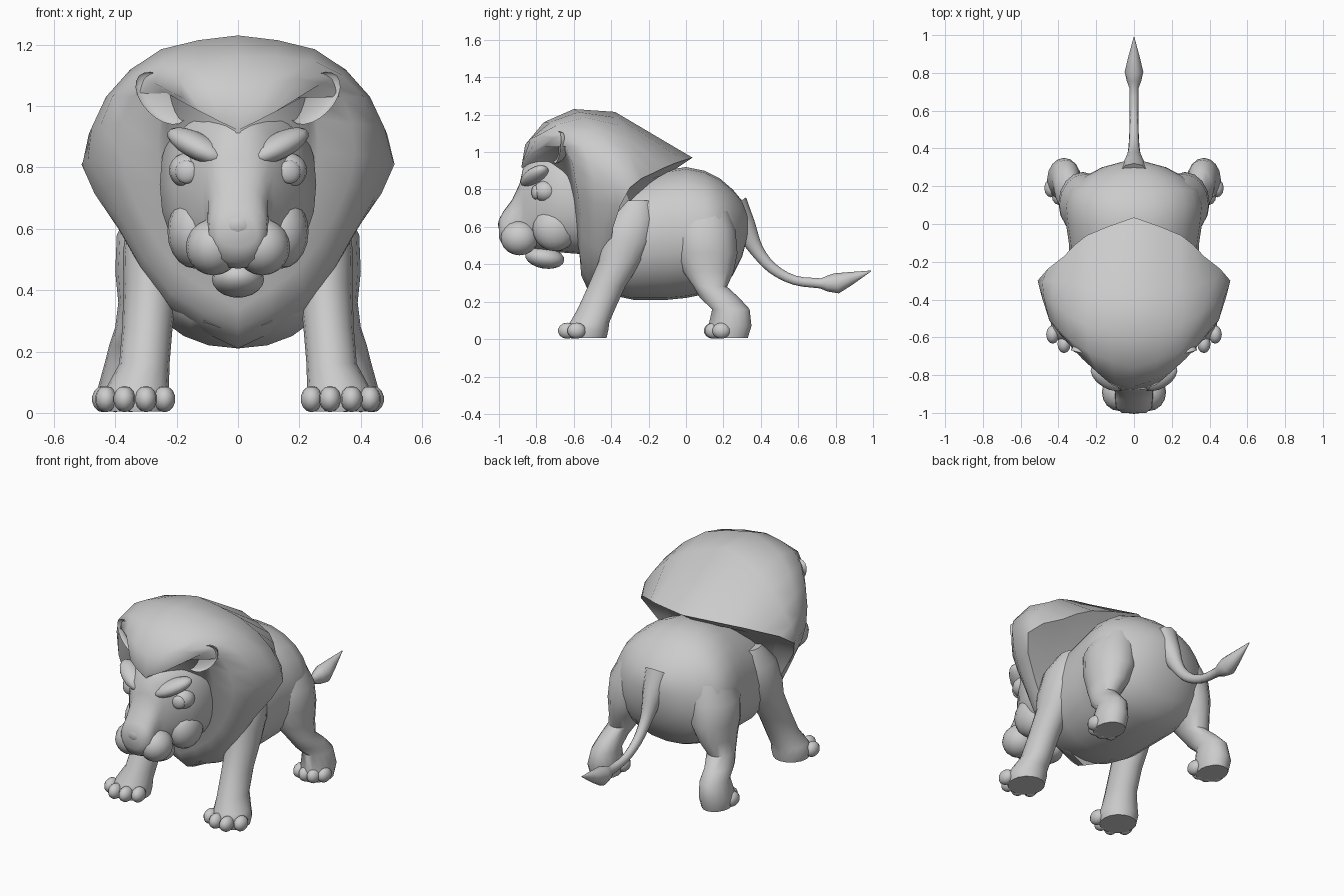
import bpy, bmesh, math
from mathutils import Vector, Matrix, Euler

if "Cube" in bpy.data.objects:
    bpy.data.objects.remove(bpy.data.objects["Cube"])


def finish(name, bm, angle=50):
    bmesh.ops.recalc_face_normals(bm, faces=bm.faces)
    me = bpy.data.meshes.new(name)
    bm.to_mesh(me)
    bm.free()
    ob = bpy.data.objects.new(name, me)
    bpy.context.collection.objects.link(ob)
    bpy.ops.object.select_all(action='DESELECT')
    ob.select_set(True)
    bpy.context.view_layer.objects.active = ob
    bpy.ops.object.shade_smooth_by_angle(angle=math.radians(angle))
    return ob


def loft(name, rings, angle=50):
    bm = bmesh.new()
    vs = [[bm.verts.new(p) for p in r] for r in rings]
    n = len(vs[0])
    for a, b in zip(vs, vs[1:]):
        for i in range(n):
            bm.faces.new((a[i], a[(i + 1) % n], b[(i + 1) % n], b[i]))
    bm.faces.new(vs[0])
    bm.faces.new(vs[-1])
    return finish(name, bm, angle)


def oval(c, u, v, n=20, e=2.0):
    """Superellipse ring about c with half-axis vectors u, v."""
    pw = lambda t: math.copysign(abs(t) ** (2 / e), t)
    return [Vector(c) + Vector(u) * pw(math.cos(2 * math.pi * i / n)) +
            Vector(v) * pw(math.sin(2 * math.pi * i / n)) for i in range(n)]


def smooth(rows, k):
    """Catmull-Rom resampling of a list of tuples, k steps per span."""
    p = [Vector(r) for r in rows]
    p = [2 * p[0] - p[1]] + p + [2 * p[-1] - p[-2]]
    out = []
    for a, b, c, d in zip(p, p[1:], p[2:], p[3:]):
        for j in range(k):
            t = j / k
            out.append(.5 * (2 * b + (c - a) * t + (2 * a - 5 * b + 4 * c - d) * t * t
                             + (3 * b - a - 3 * c + d) * t ** 3))
    return out + [p[-2]]


def blob(name, c, r, rot=(0, 0, 0), seg=16, cup=False):
    bm = bmesh.new()
    bmesh.ops.create_uvsphere(bm, u_segments=seg, v_segments=seg * 5 // 8, radius=1)
    if cup:  # push the front half inwards to make a hollow
        for v in bm.verts:
            if v.co.y < 0:
                v.co.y *= -.35
    m = Matrix.Translation(c) @ Euler(rot).to_matrix().to_4x4() @ Matrix.Diagonal((*r, 1))
    bmesh.ops.transform(bm, matrix=m, verts=bm.verts)
    return finish(name, bm)


def loft_y(name, rows, e):
    """rows: y, half width, top z, bottom z"""
    loft(name, [oval((0, y, (t + b) / 2), (w, 0, 0), (0, 0, (t - b) / 2), 24, e)
                for y, w, t, b in rows])


# body
loft_y("body", [(-.5, .2, .7, .27), (-.42, .3, .78, .24), (-.28, .335, .85, .21),
                (-.1, .345, .905, .21), (0, .36, .92, .22), (.1, .37, .9, .24),
                (.18, .35, .86, .27), (.25, .265, .8, .34), (.3, .17, .74, .44),
                (.33, .06, .67, .55)], 2.15)

# head and muzzle bridge
loft_y("head", [(-.5, .23, 1.0, .45), (-.63, .255, 1.03, .46), (-.74, .21, 1.01, .47),
                (-.82, .15, .96, .48), (-.87, .115, .92, .48), (-.89, .1, .83, .47),
                (-.93, .1, .745, .47), (-.975, .095, .685, .49), (-1.0, .065, .64, .54)], 2.3)

# mane: half rings from the face edge back to the rim, top to bottom
mane = [
    [(0, -.88, .92), (.12, -.85, .98), (.23, -.67, 1.04), (.26, -.61, .85),
     (.235, -.59, .66), (.16, -.58, .52), (0, -.56, .42)],
    [(0, -.86, 1.04), (.19, -.79, 1.09), (.34, -.64, 1.03), (.38, -.59, .84),
     (.32, -.56, .65), (.19, -.56, .46), (0, -.56, .34)],
    [(0, -.76, 1.16), (.24, -.68, 1.15), (.41, -.55, 1.03), (.455, -.49, .83),
     (.37, -.5, .62), (.22, -.52, .39), (0, -.53, .275)],
    [(0, -.6, 1.23), (.25, -.54, 1.185), (.43, -.42, 1.03), (.49, -.38, .82),
     (.39, -.44, .605), (.23, -.47, .36), (0, -.48, .23)],
    [(0, -.38, 1.215), (.25, -.34, 1.14), (.43, -.3, .99), (.505, -.32, .82),
     (.39, -.41, .6), (.22, -.44, .34), (0, -.44, .215)],
    [(0, .035, .97), (.25, -.06, .94), (.37, -.17, .89), (.51, -.3, .81),
     (.385, -.39, .595), (.21, -.42, .33), (0, -.43, .21)],
]


def full(half):
    h = smooth(half, 2)
    return h + [Vector((-p.x, p.y, p.z)) for p in h[-2:0:-1]]


rings = [full(r) for r in mane]
core = Vector((0, -.4, .68))
rings.append([core + (p - core) * .72 for p in rings[-1]])  # underside of the rim
loft("mane", rings, 55)

# tail with tuft: y, z, radius
tail = smooth([(.24, .7, .1), (.31, .6, .065), (.375, .48, .038), (.46, .38, .029),
               (.58, .315, .025), (.72, .298, .027)], 3)
tail += [Vector(t) for t in ((.755, .297, .042), (.805, .298, .055), (.88, .325, .035),
                             (.99, .365, .002))]
tr = []
for i, p in enumerate(tail):
    d = tail[min(i + 1, len(tail) - 1)] - tail[max(i - 1, 0)]
    d = Vector((0, d.x, d.y)).normalized()
    tr.append(oval((0, p.x, p.y), (p.z * .9, 0, 0), Vector((0, -d.z, d.y)) * p.z, 12))
loft("tail", tr)

# legs: x, y, z, x radius, y radius
legs = {
    "front_leg": [(.24, -.26, .74, .06, .08), (.275, -.29, .64, .085, .125),
                  (.285, -.32, .52, .09, .135), (.285, -.35, .42, .088, .115),
                  (.295, -.425, .28, .082, .1), (.305, -.48, .16, .082, .1),
                  (.325, -.515, .09, .1, .105), (.33, -.53, .05, .11, .115),
                  (.33, -.53, .005, .1, .105)],
    "hind_leg": [(.22, .1, .72, .1, .12), (.255, .1, .58, .14, .165),
                 (.27, .11, .46, .13, .165), (.295, .12, .36, .095, .135),
                 (.325, .13, .28, .075, .09), (.35, .18, .22, .07, .105),
                 (.36, .24, .16, .075, .1), (.37, .235, .07, .09, .115),
                 (.37, .23, .005, .08, .1)]}
# toes: x, y
toes = {"front": [(.24, -.6), (.3, -.635), (.37, -.635), (.43, -.585)],
        "hind": [(.3, .165), (.35, .145), (.4, .15), (.44, .19)]}

for s, side in ((1, "right"), (-1, "left")):
    for name, rows in legs.items():
        loft(f"{name}_{side}", [oval((s * x, y, z), (s * rx, 0, 0), (0, ry, 0), 16)
                                for x, y, z, rx, ry in rows])
    for name, pts in toes.items():
        for i, (x, y) in enumerate(pts):
            blob(f"{name}_toe_{side}_{i + 1}", (s * x, y, .045), (.036, .05, .043), seg=12)
    # face parts
    blob(f"muzzle_{side}", (s * .08, -.89, .54), (.09, .1, .092))
    blob(f"cheek_{side}", (s * .14, -.7, .59), (.09, .12, .12))
    blob(f"brow_{side}", (s * .135, -.81, .87), (.115, .06, .042), (0, -s * .42, s * .55))
    blob(f"eye_{side}", (s * .163, -.75, .79), (.062, .066, .058))
    blob(f"iris_{side}", (s * .168, -.805, .785), (.038, .02, .038), (0, 0, s * .3))
    blob(f"ear_{side}", (s * .25, -.69, 1.025), (.062, .06, .105), (0, s * .8, s * .25), cup=True)

# nose and chin
blob("nose", (0, -.955, .61), (.07, .05, .055), (.3, 0, 0))
blob("chin", (0, -.755, .435), (.085, .105, .058), (-.15, 0, 0))
